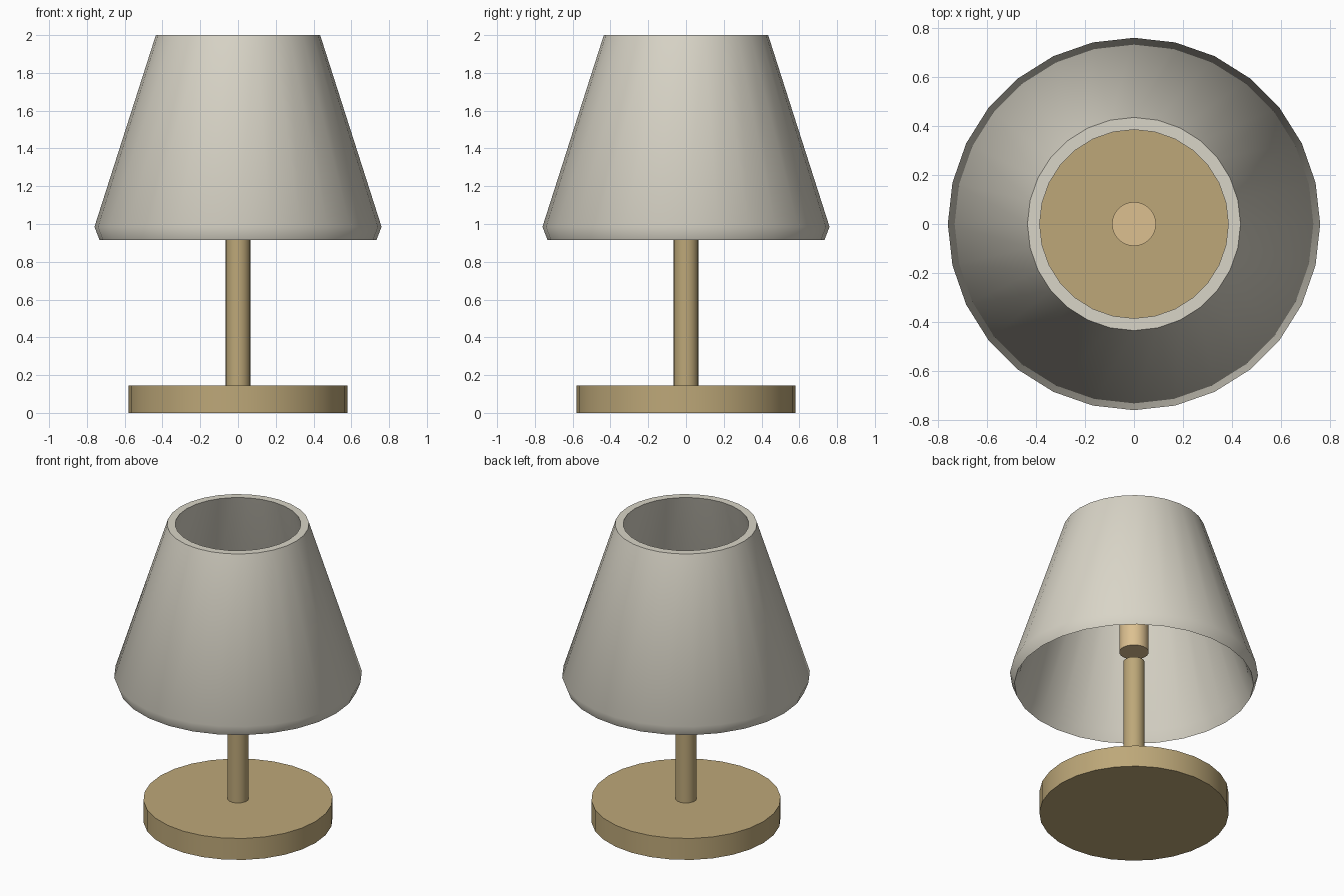
import bpy
import math

if "Cube" in bpy.data.objects:
    bpy.data.objects.remove(bpy.data.objects["Cube"])

SIDES = 28


def material(name, rgb):
    m = bpy.data.materials.new(name)
    m.diffuse_color = (*rgb, 1.0)
    m.use_nodes = True
    m.node_tree.nodes["Principled BSDF"].inputs["Base Color"].default_value = m.diffuse_color
    return m


def lathe(name, profile, mat, ring=False):
    """Revolve (radius, z) points about z; solid with caps, or a closed ring."""
    n, count = SIDES, len(profile)
    verts = [(r * math.cos(2 * math.pi * i / n), r * math.sin(2 * math.pi * i / n), z)
             for r, z in profile for i in range(n)]
    faces = []
    for k in range(count if ring else count - 1):
        a, b = k * n, (k + 1) % count * n
        for i in range(n):
            j = (i + 1) % n
            faces.append((a + i, a + j, b + j, b + i))
    if not ring:
        faces.append(tuple(reversed(range(n))))
        faces.append(tuple(range((count - 1) * n, count * n)))
    mesh = bpy.data.meshes.new(name)
    mesh.from_pydata(verts, [], faces)
    mesh.materials.append(mat)
    obj = bpy.data.objects.new(name, mesh)
    bpy.context.collection.objects.link(obj)
    bpy.ops.object.select_all(action='DESELECT')
    obj.select_set(True)
    bpy.context.view_layer.objects.active = obj
    bpy.ops.object.shade_smooth_by_angle(angle=math.radians(45))
    return obj


wood = material("wood", (0.51, 0.39, 0.19))
fabric = material("fabric", (0.69, 0.66, 0.57))
warm = material("warm", (0.72, 0.53, 0.28))

# round foot and upright
lathe("base", [(0.58, 0.0), (0.58, 0.145)], wood)
lathe("stem", [(0.065, 0.12), (0.065, 1.07)], wood)

# light source floating just above the stem
lathe("bulb", [(0.09, 1.14), (0.09, 1.36)], warm)

# hollow shade: outer wall, wedge-shaped lower rim, inner wall, flat top rim
lathe("shade", [(0.385, 2.0), (0.70, 0.985), (0.733, 0.915),
                (0.76, 0.985), (0.435, 2.0)], fabric, ring=True)
